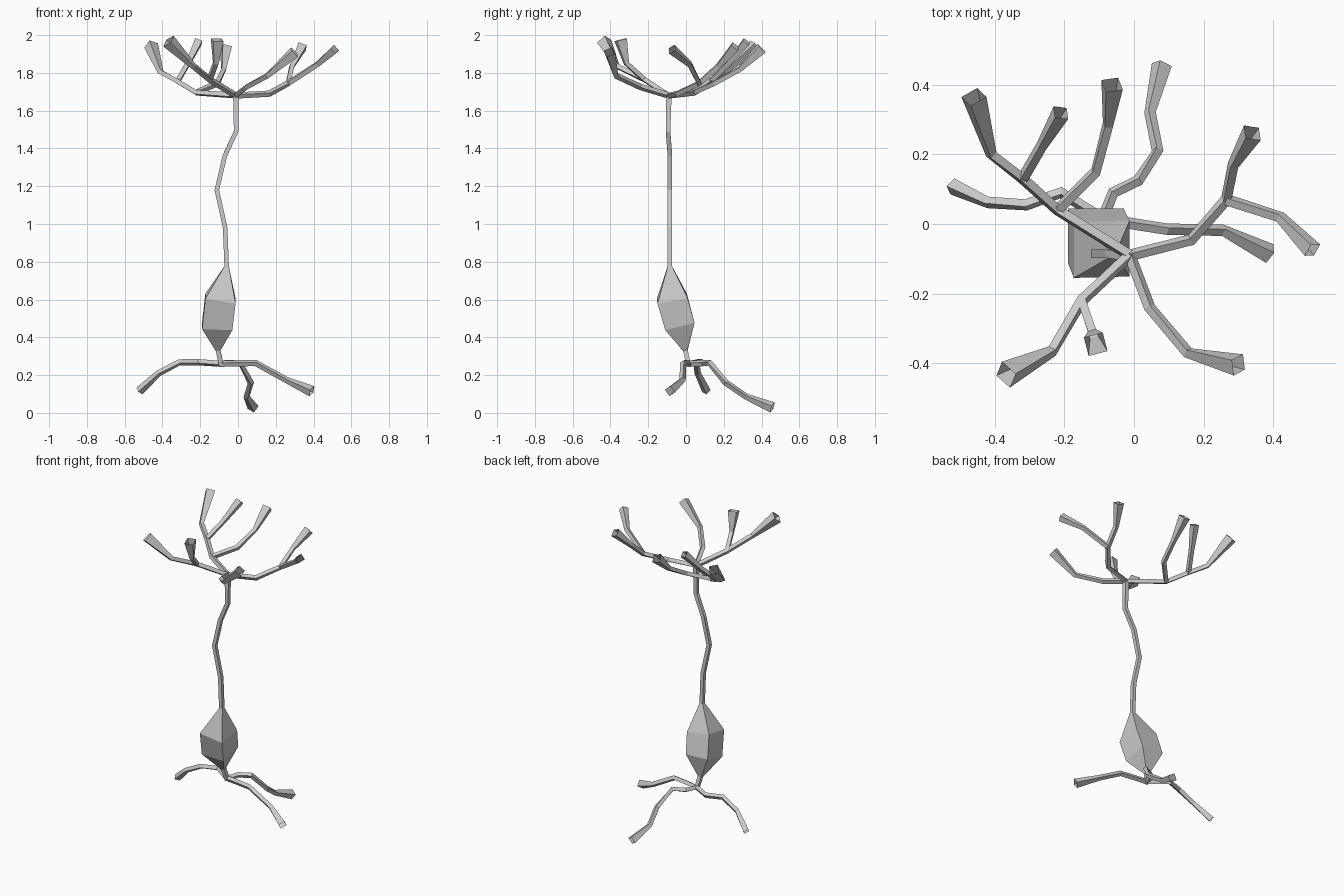
import bpy, bmesh, math
from mathutils import Vector, Matrix

if "Cube" in bpy.data.objects:
    bpy.data.objects.remove(bpy.data.objects["Cube"])

THIN = 0.012


def tube(name, pts, radii, vertical=False, roll=0.0):
    """Four-sided open tube swept along pts with one half-width per point."""
    pts = [Vector(p) for p in pts]
    bm = bmesh.new()
    rings = []
    n = len(pts)
    for i, (p, r) in enumerate(zip(pts, radii)):
        a = (pts[i] - pts[i - 1]).normalized() if i else Vector()
        b = (pts[i + 1] - pts[i]).normalized() if i < n - 1 else Vector()
        d = (a + b).normalized()
        if vertical:
            side = (Vector((1, 0, 0)) - d * d.x).normalized()
        else:
            side = d.cross(Vector((0, 0, 1))).normalized()
        side = Matrix.Rotation(math.radians(roll), 3, d) @ side
        up = side.cross(d)
        rings.append([bm.verts.new(p + (side * u + up * v) * r)
                      for u, v in ((-1, -1), (1, -1), (1, 1), (-1, 1))])
    for lo, hi in zip(rings, rings[1:]):
        for k in range(4):
            j = (k + 1) % 4
            bm.faces.new((lo[k], lo[j], hi[j], hi[k]))
    bmesh.ops.recalc_face_normals(bm, faces=bm.faces)
    me = bpy.data.meshes.new(name)
    bm.to_mesh(me)
    bm.free()
    ob = bpy.data.objects.new(name, me)
    bpy.context.collection.objects.link(ob)
    return ob


def branch(name, pts, tip, roll=30):
    """Thin tube that flares to an open square tip."""
    tube(name, pts, [THIN] * (len(pts) - 1) + [tip], roll=roll)


# Cell body with the long stalk above and the short stub below
tube("cell_body_and_stalk",
     [(-0.088, 0.015, 0.25), (-0.105, -0.003, 0.33), (-0.11, -0.033, 0.46),
      (-0.093, -0.073, 0.605), (-0.06, -0.085, 0.775), (-0.068, -0.085, 0.98),
      (-0.112, -0.085, 1.18), (-0.07, -0.085, 1.36), (-0.01, -0.095, 1.49),
      (-0.012, -0.09, 1.69)],
     [THIN, THIN, 0.08, 0.081, THIN, 0.012, 0.012, 0.012, 0.012, 0.014],
     vertical=True)

# Lower roots
base = (-0.09, 0.015, 0.26)
branch("root_left", [base, (-0.21, 0.09, 0.268), (-0.31, 0.055, 0.268),
                     (-0.42, 0.062, 0.21), (-0.522, 0.108, 0.116)], 0.017)
branch("root_right", [base, (0.0, 0.0, 0.263), (0.095, -0.015, 0.263),
                      (0.255, -0.018, 0.175), (0.39, -0.085, 0.115)], 0.021)
branch("root_back", [base, (-0.06, 0.09, 0.263), (0.012, 0.125, 0.265),
                     (0.068, 0.21, 0.16), (0.046, 0.32, 0.085),
                     (0.08, 0.458, 0.029)], 0.021)

# Upper crown
top = (-0.012, -0.09, 1.68)
left_fork = (-0.22, 0.04, 1.695)
left_fork_2 = (-0.32, 0.13, 1.755)
right_fork = (0.265, 0.07, 1.745)
front_fork = (-0.15, -0.22, 1.765)

branch("crown_left", [top, left_fork, left_fork_2, (-0.41, 0.2, 1.805),
                      (-0.46, 0.365, 1.945)], 0.027, roll=20)
branch("crown_left_inner", [left_fork_2, (-0.265, 0.225, 1.85),
                            (-0.21, 0.32, 1.965)], 0.02)
branch("crown_back", [left_fork, (-0.11, 0.15, 1.745), (-0.075, 0.285, 1.82),
                      (-0.063, 0.4, 1.93)], 0.025, roll=20)
branch("crown_right_back", [top, (0.165, -0.045, 1.69), right_fork,
                            (0.285, 0.17, 1.835), (0.34, 0.262, 1.94)], 0.023)
branch("crown_right", [right_fork, (0.42, 0.02, 1.845),
                       (0.513, -0.075, 1.925)], 0.02)
branch("crown_front_right", [top, (0.045, -0.24, 1.725), (0.155, -0.37, 1.785),
                             (0.3, -0.405, 1.91)], 0.024)
branch("crown_front_left", [top, front_fork, (-0.235, -0.365, 1.835),
                            (-0.368, -0.433, 1.968)], 0.028)
branch("crown_front_inner", [front_fork, (-0.118, -0.315, 1.85),
                             (-0.11, -0.346, 1.975)], 0.028, roll=0)
